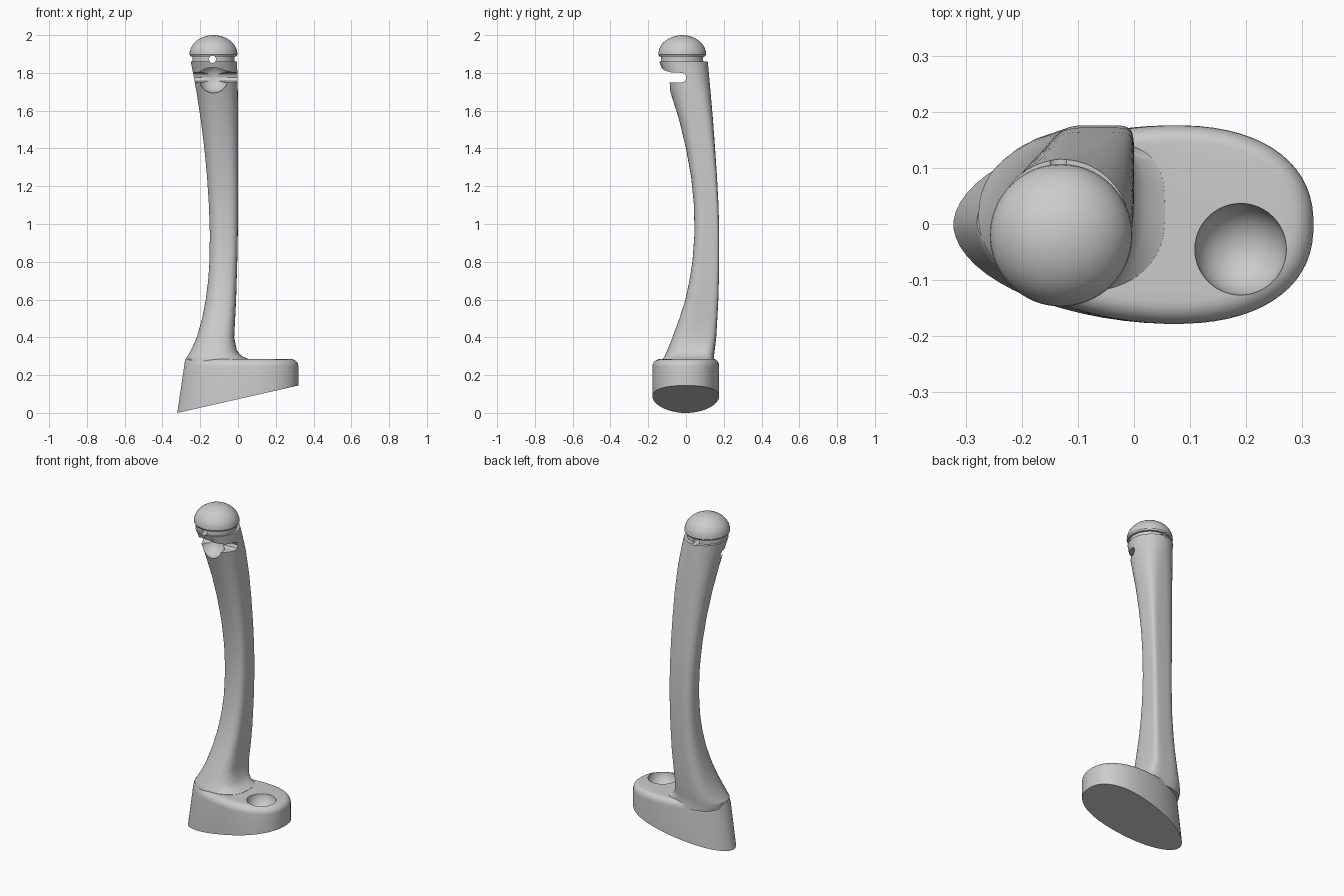
import bpy, bmesh
from math import sin, cos, pi, copysign

if "Cube" in bpy.data.objects:
    bpy.data.objects.remove(bpy.data.objects["Cube"])

N = 64


def make(name, verts, faces):
    me = bpy.data.meshes.new(name)
    me.from_pydata(verts, [], faces)
    ob = bpy.data.objects.new(name, me)
    bpy.context.collection.objects.link(ob)
    bm = bmesh.new()
    bm.from_mesh(me)
    bmesh.ops.recalc_face_normals(bm, faces=bm.faces)
    bm.to_mesh(me)
    bm.free()
    return ob


def loft(name, rings):
    n = len(rings[0])
    verts = [p for r in rings for p in r]
    faces = [(k*n+i, k*n+(i+1) % n, (k+1)*n+(i+1) % n, (k+1)*n+i)
             for k in range(len(rings)-1) for i in range(n)]
    faces += [tuple(range(n)), tuple(range(len(verts)-n, len(verts)))]
    return make(name, verts, faces)


def oval(x0, x1, y0, y1, cx, exps, z):
    # closed outline with its own roundness in each quadrant
    cy, pts = (y0+y1)/2, []
    for i in range(N):
        t = 2*pi*(i+.5)/N
        e = 2/exps[i*4//N]
        c, s = cos(t), sin(t)
        px, py = copysign(abs(c)**e, c), copysign(abs(s)**e, s)
        x = cx + px*((x1-cx) if c > 0 else (cx-x0))
        y = cy + py*(y1-y0)/2
        pts.append((x, y, z))
    return pts


def apply_bool(ob, other, op):
    other.hide_render = True
    m = ob.modifiers.new("bool", 'BOOLEAN')
    m.operation, m.solver, m.object = op, 'EXACT', other
    bpy.context.view_layer.objects.active = ob
    bpy.ops.object.modifier_apply(modifier=m.name)
    bpy.data.objects.remove(other)


def ball(name, loc, r):
    bpy.ops.mesh.primitive_uv_sphere_add(segments=48, ring_count=24, radius=r, location=loc)
    bpy.context.object.name = name
    return bpy.context.object


# slanted foot: wedge underside, tapered left end, rounded upper edge
def foot_ring(z, inset=0):
    return oval(-.322+.042*z/.285, .32-inset, -.178+inset, .176-inset*.7, .07,
                (2.3, 1.9, 1.9, 2.3), z)


bottom = [(x, y, .145*(x+.32)/.64) for x, y, z in foot_ring(0)]
bottom = [(x, y, max(z, 0)) for x, y, z in bottom]
rings = [bottom, foot_ring(.245)]
for k in range(1, 7):
    a = k*pi/12
    rings.append(foot_ring(.245+.04*sin(a), .04*(1-cos(a))))
body = loft("bent_post", rings)

# curved neck: z, left, right, front, back, corner sharpness
neck_rows = [
    (.25, -.27, .06, -.125, .15, .2), (.286, -.277, .055, -.122, .148, .3),
    (.30, -.268, .02, -.113, .148, .4), (.33, -.25, -.006, -.10, .152, .6),
    (.40, -.218, -.02, -.072, .160, .9), (.5, -.190, -.015, -.035, .166, 1),
    (.6, -.171, -.010, -.003, .171, 1), (.7, -.158, -.007, .018, .174, 1),
    (.8, -.151, -.004, .034, .176, 1), (.95, -.149, -.001, .045, .176, 1),
    (1.1, -.154, 0, .042, .172, .95), (1.25, -.164, 0, .027, .164, .8),
    (1.4, -.178, 0, .0, .154, .6), (1.55, -.197, 0, -.036, .143, .4),
    (1.7, -.220, -.001, -.083, .130, .2), (1.8, -.238, -.003, -.119, .121, .05),
    (1.86, -.250, -.006, -.142, .115, 0)]
neck = loft("neck", [
    oval(l, r, f, b, (l+r)/2, (2+5*s, 2+s, 2+.2*s, 2+1.2*s), z)
    for z, l, r, f, b, s in neck_rows])
apply_bool(body, neck, 'UNION')

# domed cap on a narrower collar
cap_profile = [(.112, 1.84), (.112, 1.887), (.122, 1.888), (.127, 1.897)]
cap_profile += [(.127*cos(k*pi/20), 1.897+.103*sin(k*pi/20)) for k in range(1, 10)]
cap_profile += [(.002, 2.0)]
cap = loft("cap", [[(-.13+r*cos(2*pi*i/N), -.02+r*sin(2*pi*i/N), z) for i in range(N)]
                   for r, z in cap_profile])
apply_bool(body, cap, 'UNION')

# ball socket in the foot
apply_bool(body, ball("foot_socket_cutter", (.19, -.045, .29), .082), 'DIFFERENCE')

# sideways slot and ball recess below the cap
slot = [(-.3, 1.75), (-.02, 1.75), (-.005, 1.756), (.003, 1.775), (-.005, 1.795),
        (-.02, 1.80), (-.08, 1.803), (-.115, 1.813), (-.137, 1.832), (-.3, 1.835)]
slot_cutter = loft("slot_cutter", [[(x, y, z) for y, z in slot] for x in (-.4, .1)])
apply_bool(body, slot_cutter, 'DIFFERENCE')
apply_bool(body, ball("recess_cutter", (-.13, -.075, 1.772), .078), 'DIFFERENCE')

# pin hole through the collar
bpy.ops.mesh.primitive_cylinder_add(vertices=24, radius=.019, depth=.6,
                                    location=(-.135, 0, 1.872), rotation=(pi/2, 0, 0))
apply_bool(body, bpy.context.object, 'DIFFERENCE')

bpy.ops.object.select_all(action='DESELECT')
body.select_set(True)
bpy.context.view_layer.objects.active = body
bpy.ops.object.shade_smooth_by_angle(angle=.6)
